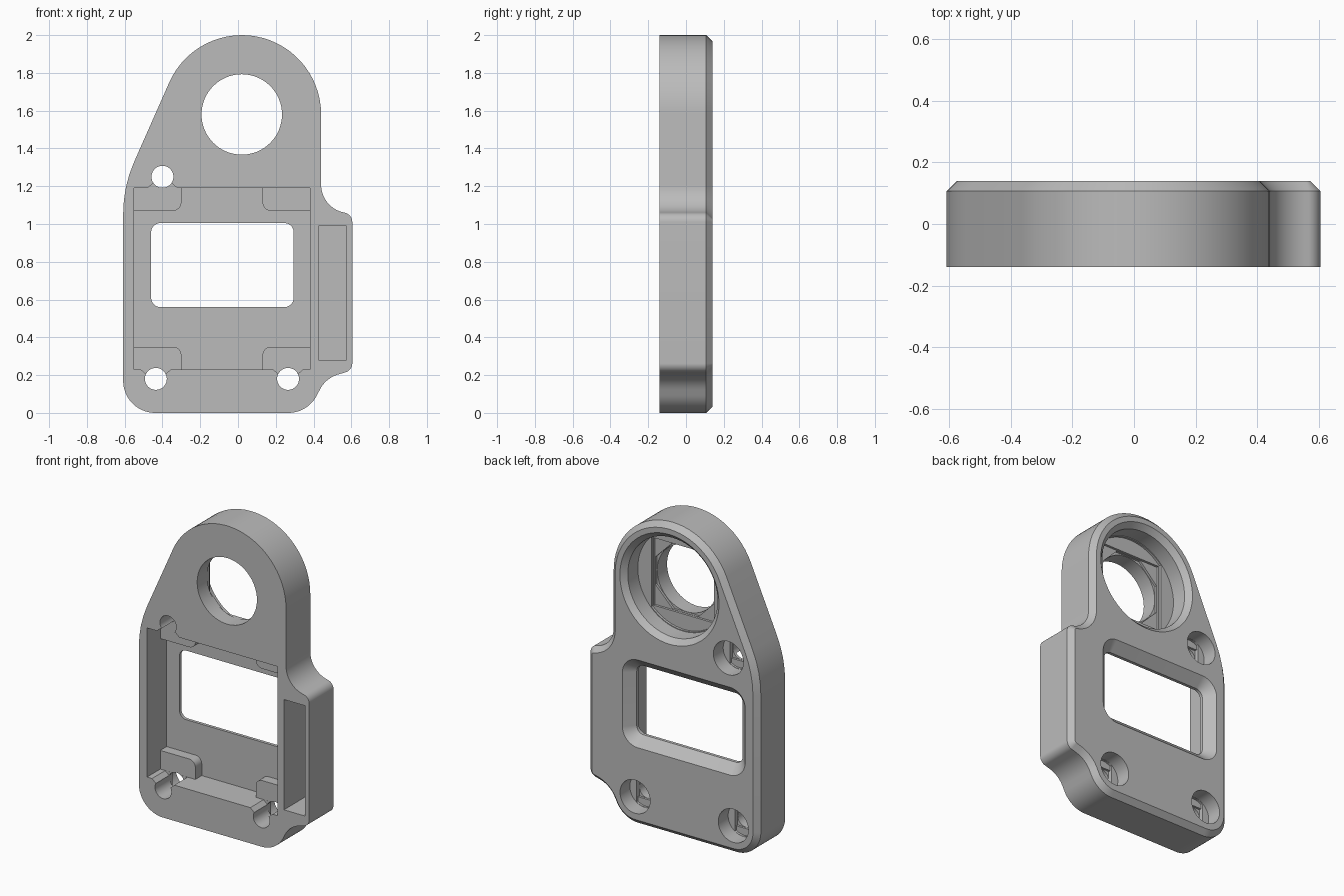
import bpy, bmesh
from math import cos, sin, pi, tan
from mathutils import Vector

cube = bpy.data.objects.get("Cube")
if cube:
    bpy.data.objects.remove(cube, do_unlink=True)

grey = bpy.data.materials.new("plain_grey")
grey.use_nodes = True
grey.diffuse_color = (0.5, 0.5, 0.5, 1)
grey.node_tree.nodes["Principled BSDF"].inputs["Base Color"].default_value = (0.5, 0.5, 0.5, 1)


def rounded(corners, step=0.09):
    """Outline in x and z from counter-clockwise corners (x, z, radius)."""
    pts = []
    for i, (x, z, r) in enumerate(corners):
        p = Vector((x, z))
        if r == 0:
            pts.append(p)
            continue
        a = (p - Vector(corners[i - 1][:2])).normalized()
        b = (Vector(corners[(i + 1) % len(corners)][:2]) - p).normalized()
        turn = b.angle(a)
        side = 1 if a.x * b.y - a.y * b.x > 0 else -1
        start = p - a * r * tan(turn / 2)
        normal = Vector((-a.y, a.x)) * side
        n = max(4, int(turn / step))
        for k in range(n + 1):
            t = turn * k / n
            q = start + a * r * sin(t) + normal * r * (1 - cos(t))
            if not pts or (q - pts[-1]).length > 0.001:
                pts.append(q)
    return pts


def box(x0, x1, z0, z1, r=0):
    return rounded([(x0, z0, r), (x1, z0, r), (x1, z1, r), (x0, z1, r)])


def circle(x, z, r, n=64, turn=0.0):
    return [Vector((x + r * cos(2 * pi * k / n + turn), z + r * sin(2 * pi * k / n + turn)))
            for k in range(n)]


def slot_circle(x, z, r, w):
    """Circle cut off by two upright chords at distance w from its centre."""
    return [p for p in circle(x, z, r) if abs(p.x - x) < w * 0.99]


def offset(pts, d):
    """Move an outline inwards by d."""
    out = []
    for i, p in enumerate(pts):
        a = (p - pts[i - 1]).normalized()
        b = (pts[(i + 1) % len(pts)] - p).normalized()
        m = Vector((-a.y - b.y, a.x + b.x)).normalized()
        out.append(p + m * d / m.dot(Vector((-a.y, a.x))))
    return out


def solid(name, *rings):
    """Loft closed outlines, given as (y, outline), into a capped solid."""
    bm = bmesh.new()
    loops = [[bm.verts.new((p.x, y, p.y)) for p in pts] for y, pts in rings]
    n = len(loops[0])
    # Counter-clockwise outlines seen from the front give outward faces
    bm.faces.new(loops[0])
    bm.faces.new(loops[-1][::-1])
    for lo, hi in zip(loops, loops[1:]):
        for i in range(n):
            j = (i + 1) % n
            bm.faces.new((lo[j], lo[i], hi[i], hi[j]))
    mesh = bpy.data.meshes.new(name)
    bm.to_mesh(mesh)
    bm.free()
    mesh.materials.append(grey)
    ob = bpy.data.objects.new(name, mesh)
    bpy.context.collection.objects.link(ob)
    return ob


def combine(tool, operation="DIFFERENCE"):
    """Apply a boolean to the bracket and discard the tool."""
    tool.hide_render = True
    mod = bracket.modifiers.new(tool.name, "BOOLEAN")
    mod.operation, mod.solver, mod.object = operation, "EXACT", tool
    bpy.context.view_layer.objects.active = bracket
    bpy.ops.object.modifier_apply(modifier=mod.name)
    bpy.data.objects.remove(tool, do_unlink=True)


def cut(*rings):
    combine(solid("cutter", *rings))


def stepped_hole(x, z, r, floor, step, bore_rings, bore, octagon=False):
    """Through hole with a wide bore at the back, narrowing in thin layers."""
    cut(*bore_rings)
    w = r * 1.02
    layers = [slot_circle(x, z, bore * 0.985, r * 1.06), box(x - w, x + w, z - w, z + w)]
    if octagon:
        layers.append(circle(x, z, r * 1.01 / cos(pi / 8), 8, pi / 8))
    for k, shape in enumerate(layers, 1):
        cut((floor - step * k, shape), (floor + step * (1 + k / 10), shape))
    cut((-0.2, circle(x, z, r)), (0.2, circle(x, z, r)))


# Plate with a chamfered back edge
outline = rounded([
    (-0.608, 0, 0.17), (0.37, 0, 0.17), (0.465, 0.185, 0.16), (0.605, 0.225, 0.05),
    (0.605, 1.05, 0.05), (0.44, 1.09, 0.15), (0.44, 2, 0.42), (-0.253, 2, 0.42),
    (-0.608, 1.198, 0.68)])
bracket = solid("bracket_plate", (-0.14, outline), (0.107, outline), (0.14, offset(outline, 0.033)))

# Front recess and its corner pads
LEFT, RIGHT, LOW, HIGH = -0.55, 0.38, 0.23, 1.19
recess = box(LEFT, RIGHT, LOW, HIGH)
cut((-0.2, recess), (0.06, recess))
for sx, x in ((1, LEFT), (-1, RIGHT)):
    for sz, z in ((1, LOW), (-1, HIGH)):
        ends = [(x - sx * 0.01, z - sz * 0.01, 0), (x + sx * 0.25, z - sz * 0.01, 0),
                (x + sx * 0.25, z + sz * 0.12, 0.045), (x - sx * 0.01, z + sz * 0.12, 0)]
        pad = rounded(ends if sx * sz > 0 else ends[::-1])
        combine(solid("corner_pad", (-0.005, pad), (0.07, pad)), "UNION")

# Window with a bevelled back opening
window = box(-0.46, 0.295, 0.56, 1.005, 0.05)
cut((-0.2, window), (0.08, window), (0.15, offset(window, -0.07)))

# Side slot, open at the front
side_slot = box(0.425, 0.575, 0.28, 0.99)
cut((-0.2, side_slot), (0.1, side_slot))

# Large eye with a chamfered rim
eye = circle(0.02, 1.58, 0.32)
stepped_hole(0.02, 1.58, 0.213, 0.005, 0.015,
             ((0.005, eye), (0.107, eye), (0.15, offset(eye, -0.043))), 0.32, True)

# Screw holes with flared necks into the recess
for x, z, edge in ((-0.4, 1.25, HIGH), (-0.435, 0.18, LOW), (0.265, 0.18, LOW)):
    s = 1 if z > edge else -1
    neck = [Vector(p) for p in ((x - s * 0.085, edge - s * 0.005), (x + s * 0.085, edge - s * 0.005),
                                (x + s * 0.05, edge + s * 0.025), (x - s * 0.05, edge + s * 0.025))]
    cut((-0.2, neck), (-0.006, neck))
    bore = circle(x, z, 0.107)
    stepped_hole(x, z, 0.058, 0.04, 0.014, ((0.04, bore), (0.2, bore)), 0.107)

# Smooth curves, sharp edges
bpy.ops.object.select_all(action="DESELECT")
bracket.select_set(True)
bpy.context.view_layer.objects.active = bracket
bpy.ops.object.shade_smooth_by_angle(angle=pi / 7)
